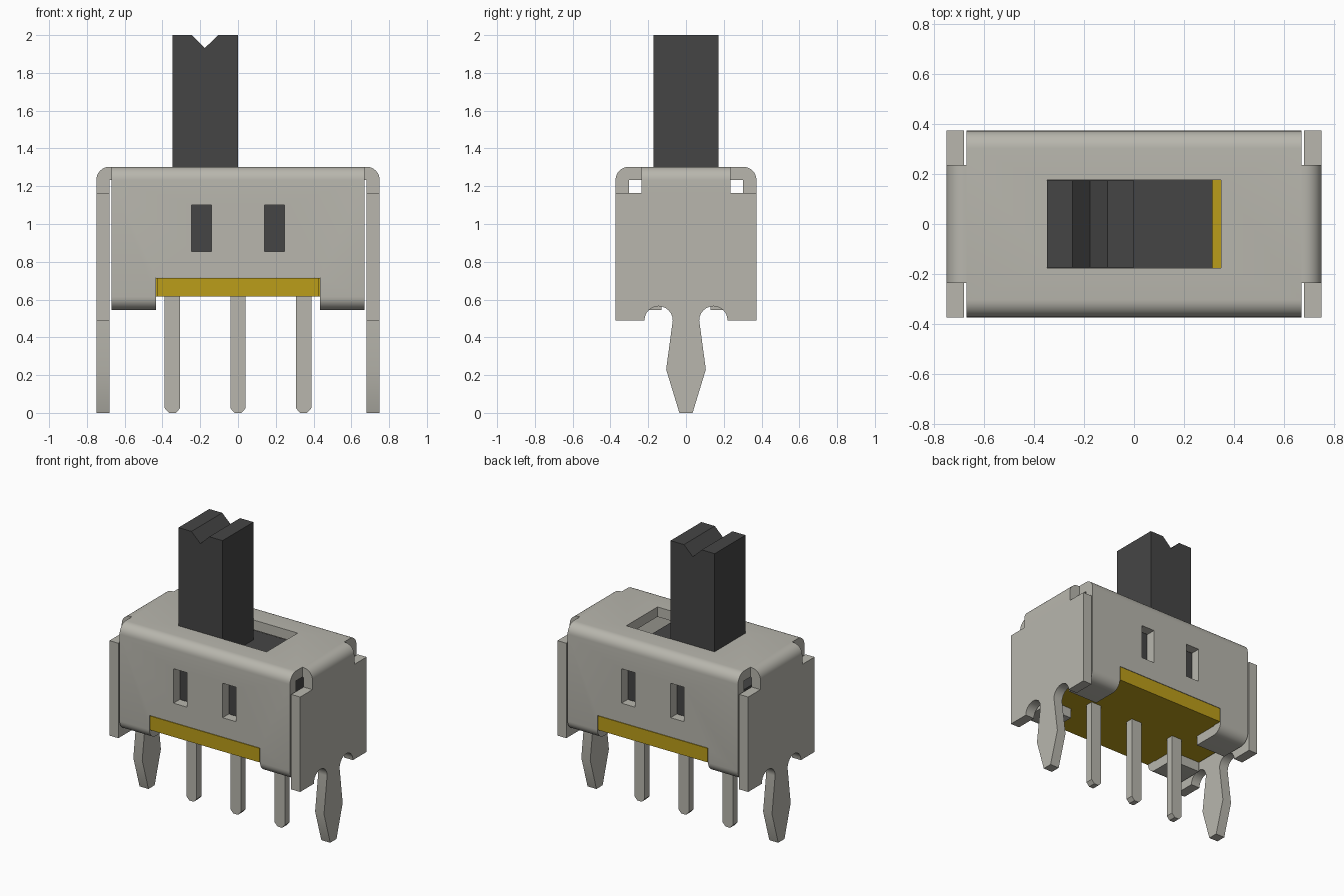
import bpy, bmesh, math
from mathutils import Vector

if "Cube" in bpy.data.objects:
    bpy.data.objects.remove(bpy.data.objects["Cube"])


def material(name, rgb):
    m = bpy.data.materials.new(name)
    m.diffuse_color = (*rgb, 1)
    m.use_nodes = True
    m.node_tree.nodes["Principled BSDF"].inputs["Base Color"].default_value = m.diffuse_color
    return m


METAL = material("metal", (0.48, 0.47, 0.42))
DARK = material("dark_plastic", (0.06, 0.06, 0.06))
AMBER = material("amber_board", (0.50, 0.34, 0.01))


def prism(name, pts, axis, lo, hi, mat=None):
    """Extrude a 2D outline along an axis: x -> (y,z), y -> (x,z), z -> (x,y)."""
    place = {"x": lambda p, t: (t, p[0], p[1]),
             "y": lambda p, t: (p[0], t, p[1]),
             "z": lambda p, t: (p[0], p[1], t)}[axis]
    bm = bmesh.new()
    face = bm.faces.new([bm.verts.new(place(p, lo)) for p in pts])
    ext = bmesh.ops.extrude_face_region(bm, geom=[face])["geom"]
    move = Vector(place((0, 0), hi - lo))
    bmesh.ops.translate(bm, vec=move, verts=[g for g in ext if isinstance(g, bmesh.types.BMVert)])
    bmesh.ops.recalc_face_normals(bm, faces=bm.faces)
    me = bpy.data.meshes.new(name)
    bm.to_mesh(me)
    bm.free()
    ob = bpy.data.objects.new(name, me)
    bpy.context.collection.objects.link(ob)
    if mat:
        me.materials.append(mat)
    return ob


def box(name, x, y, z, mat=None):
    return prism(name, [(x[0], y[0]), (x[1], y[0]), (x[1], y[1]), (x[0], y[1])], "z", *z, mat)


def arc(cx, cz, r, a0, a1, n=8):
    return [(cx + r * math.cos(math.radians(a0 + (a1 - a0) * i / n)),
             cz + r * math.sin(math.radians(a0 + (a1 - a0) * i / n))) for i in range(n + 1)]


def mirrored(half):
    """Close an outline symmetrically about the vertical axis."""
    return half + [(-u, v) for u, v in reversed(half)]


def activate(ob):
    bpy.ops.object.select_all(action="DESELECT")
    ob.select_set(True)
    bpy.context.view_layer.objects.active = ob


def smooth(ob):
    activate(ob)
    bpy.ops.object.shade_smooth_by_angle(angle=math.radians(30))


def cut(ob, cutter):
    activate(ob)
    cutter.hide_render = True
    mod = ob.modifiers.new("cut", "BOOLEAN")
    mod.operation, mod.solver, mod.object = "DIFFERENCE", "EXACT", cutter
    bpy.ops.object.modifier_apply(modifier=mod.name)
    bpy.data.objects.remove(cutter)


W, T = 0.373, 0.07           # half depth of the case, sheet thickness
TOP, LOW = 1.303, 0.545      # top of case, underside of folded tabs
I = W - T

# Sheet metal cover: front, top and back in one folded profile
outer = [(0.13, LOW)] + arc(I, LOW + T, T, -90, 0) + arc(I, TOP - T, T, 0, 90)
inner = [(-0.13, LOW + T), (-I, LOW + T), (-I, TOP - T), (I, TOP - T), (I, LOW + T), (0.13, LOW + T)]
cover = prism("cover", mirrored(outer) + inner, "x", -0.67, 0.67, METAL)
cut(cover, box("slot_cutter", (-0.347, 0.347), (-0.175, 0.175), (1.1, 1.5)))
cut(cover, box("notch_cutter", (-0.435, 0.435), (-1, 1), (0.4, 0.718)))
for s in (-1, 1):
    x = 0.193 * s
    cut(cover, box("window_cutter", (x - 0.053, x + 0.053), (-1, 1), (0.855, 1.1)))
smooth(cover)

# End plates with mounting legs, and the bent strips joining them to the top
plate_half = ([(W, 1.165), (W, 0.49)] + arc(0.145, 0.49, 0.075, 0, 180, 12)
              + [(0.105, 0.23), (0.035, 0)])
bend = ([(0.67, TOP - T), (0.67, TOP)] + arc(0.68, TOP - T, T, 90, 0)
        + [(0.75, 1.165), (0.68, 1.165), (0.68, TOP - T)])
for s, side in ((-1, "left"), (1, "right")):
    lo, hi = sorted((0.68 * s, 0.75 * s))
    smooth(prism(side + "_end_plate", mirrored(plate_half), "x", lo, hi, METAL))
    smooth(prism(side + "_end_bend", [(s * x, z) for x, z in bend], "y", -0.235, 0.235, METAL))

# Base board with tongues filling the notches in the walls
quarter = [(0.43, W), (0.43, I), (0.67, I)]
right = quarter + [(x, -y) for x, y in reversed(quarter)]
prism("base_board", right + [(-x, y) for x, y in reversed(right)], "z", 0.615, 0.715, AMBER)

# Slider carriage inside the case, and its lever with a V groove
box("slider_carriage", (-0.66, 0.313), (-0.295, 0.295), (0.76, 1.163), DARK)
lever = [(-0.347, 1.1), (0, 1.1), (0, 2), (-0.105, 2), (-0.175, 1.932), (-0.245, 2), (-0.347, 2)]
prism("lever", lever, "y", -0.173, 0.173, DARK)

# Terminal pins with chamfered tips
for i, name in enumerate(("left_pin", "middle_pin", "right_pin")):
    cx = (i - 1) * 0.347
    half = [(0.041, 0.62), (0.041, 0.025), (0.018, 0)]
    prism(name, [(cx + u, v) for u, v in mirrored(half)], "y", -0.027, 0.027, METAL)
